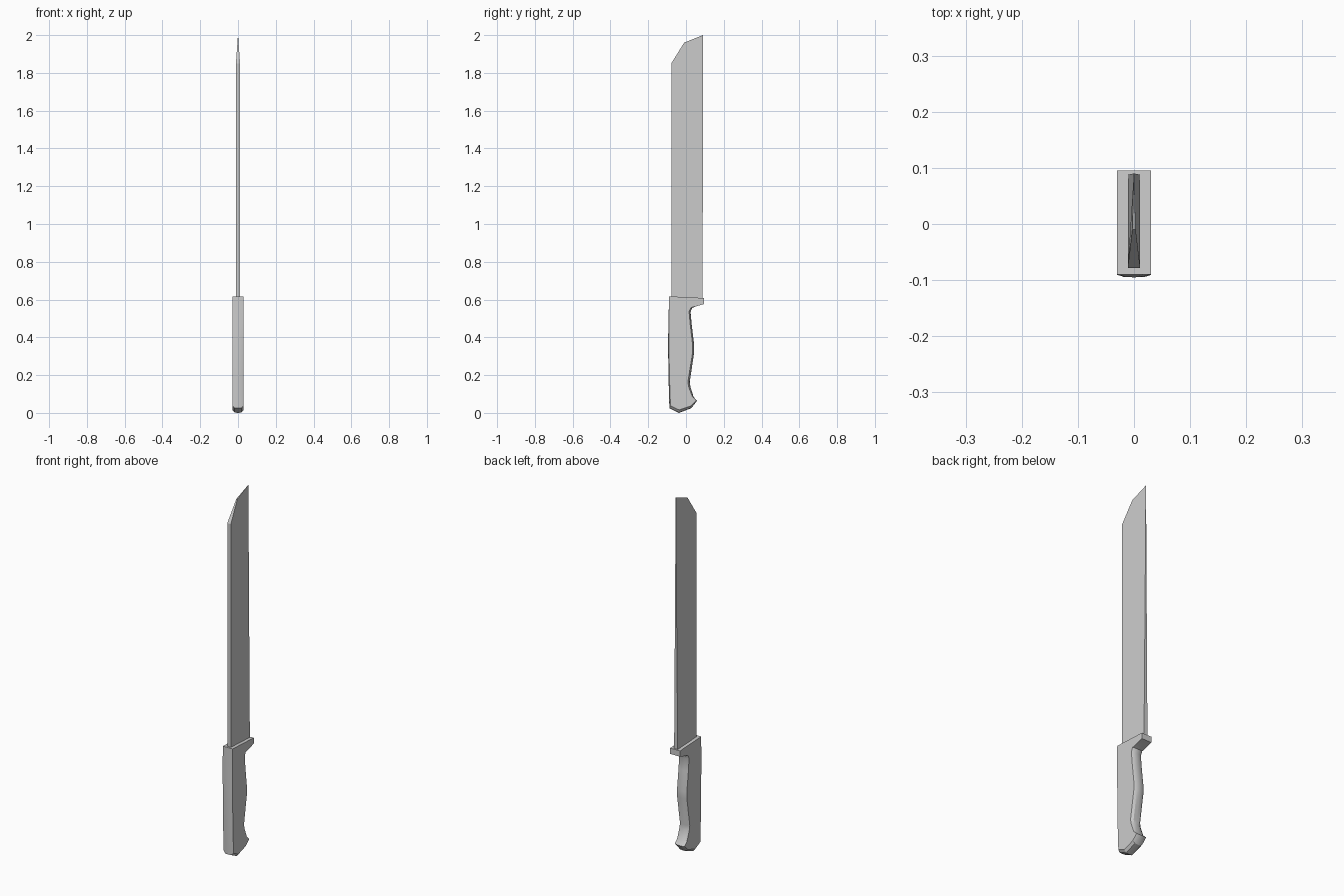
import bpy, bmesh

if "Cube" in bpy.data.objects:
    bpy.data.objects.remove(bpy.data.objects["Cube"])


def loft(name, rings):
    """Bridge matching vertex rings (stacked along x) and cap both ends."""
    bm = bmesh.new()
    loops = [[bm.verts.new(p) for p in ring] for ring in rings]
    n = len(loops[0])
    for a, b in zip(loops, loops[1:]):
        for i in range(n):
            j = (i + 1) % n
            bm.faces.new((a[i], a[j], b[j], b[i]))
    bm.faces.new(loops[0])
    bm.faces.new(loops[-1])
    bmesh.ops.remove_doubles(bm, verts=bm.verts, dist=1e-5)
    bmesh.ops.recalc_face_normals(bm, faces=bm.faces)
    me = bpy.data.meshes.new(name)
    bm.to_mesh(me)
    bm.free()
    ob = bpy.data.objects.new(name, me)
    bpy.context.collection.objects.link(ob)
    return ob


# blade: outline (y, z, half thickness), thinning towards the tip
blade = [(-0.078, 0.58, 0.011), (0.088, 0.58, 0.011), (0.09, 2.0, 0.0003),
         (-0.01, 1.96, 0.003), (-0.078, 1.85, 0.011)]
loft("blade", [[(s * t, y, z) for y, z, t in blade] for s in (-1, 1)])

# handle: outline (y, z) plus the inset (dy, dz) of its rounded side edges
handle = [
    (-0.09, 0.617, 0, 0), (0.095, 0.608, 0, 0), (0.095, 0.576, 0, 0),
    (0.05, 0.563, 0, 0), (0.032, 0.555, -0.006, 0.003),
    (0.024, 0.535, -0.008, 0.003), (0.030, 0.47, -0.008, 0),
    (0.043, 0.36, -0.008, 0), (0.043, 0.32, -0.008, 0),
    (0.020, 0.165, -0.010, 0), (0.023, 0.14, -0.010, 0),
    (0.040, 0.085, -0.006, 0), (0.058, 0.063, -0.003, 0.002),
    (0.028, 0.025, -0.002, 0.012), (-0.037, 0.0, 0, 0.016),
    (-0.088, 0.025, 0.006, 0.012), (-0.093, 0.20, 0.005, 0),
    (-0.095, 0.38, 0.005, 0), (-0.093, 0.46, 0.002, 0)]
rings = [[(x, y + k * dy, z + k * dz) for y, z, dy, dz in handle]
         for x, k in ((-0.03, 1), (-0.018, 0.1), (0, 0), (0.018, 0.1), (0.03, 1))]
grip = loft("handle", rings)
bpy.context.view_layer.objects.active = grip
grip.select_set(True)
bpy.ops.object.shade_smooth_by_angle(angle=0.5)
